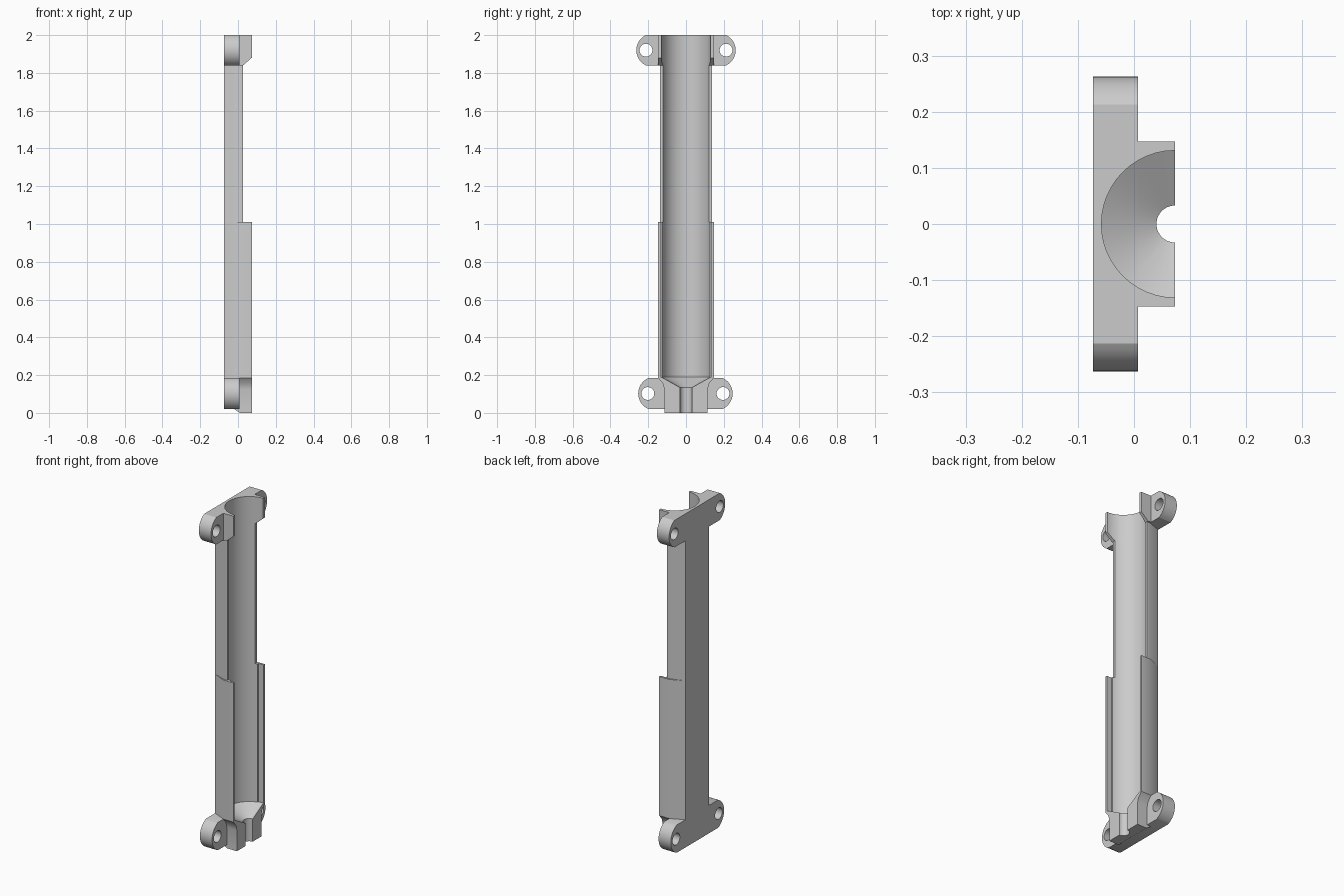
import bpy, bmesh, math
from mathutils import Vector

if "Cube" in bpy.data.objects:
    bpy.data.objects.remove(bpy.data.objects["Cube"], do_unlink=True)

grey = bpy.data.materials.new("plain grey")
grey.use_nodes = True
grey.diffuse_color = (0.6, 0.6, 0.6, 1)
grey.node_tree.nodes["Principled BSDF"].inputs["Base Color"].default_value = (0.6, 0.6, 0.6, 1)

BACK, STEP, RIM, OPEN = -0.073, 0.007, 0.027, 0.073


def make(name, bm):
    bmesh.ops.recalc_face_normals(bm, faces=bm.faces)
    mesh = bpy.data.meshes.new(name)
    bm.to_mesh(mesh)
    bm.free()
    obj = bpy.data.objects.new(name, mesh)
    bpy.context.collection.objects.link(obj)
    mesh.materials.append(grey)
    return obj


def prism(name, points, axis, low, high):
    """Extrude an outline along an axis; points hold the other two axes in order."""
    bm = bmesh.new()
    verts = []
    for p in points:
        co = list(p)
        co.insert(axis, low)
        verts.append(bm.verts.new(co))
    face = bm.faces.new(verts)
    new = bmesh.ops.extrude_face_region(bm, geom=[face])["geom"]
    shift = Vector((0, 0, 0))
    shift[axis] = high - low
    bmesh.ops.translate(bm, vec=shift, verts=[v for v in new if isinstance(v, bmesh.types.BMVert)])
    return make(name, bm)


def mirrored(half):
    """Complete an outline whose first coordinate is y."""
    return half + [(-y, z) for y, z in reversed(half)]


def cylinder(name, r_low, r_high, low, high, x=OPEN):
    bm = bmesh.new()
    bmesh.ops.create_cone(bm, cap_ends=True, segments=48, radius1=r_low, radius2=r_high, depth=high - low)
    bmesh.ops.translate(bm, vec=(x, 0, (low + high) / 2), verts=bm.verts)
    return make(name, bm)


def cut(obj, cutters):
    bpy.context.view_layer.objects.active = obj
    for cutter in cutters:
        mod = obj.modifiers.new("cut", 'BOOLEAN')
        mod.operation, mod.solver, mod.object = 'DIFFERENCE', 'EXACT', cutter
        bpy.ops.object.modifier_apply(modifier=mod.name)


def shell(name, half_width, rim, low, high):
    """Trough section with a flat back and flared sides."""
    half = [(BACK, 0.11), (STEP, half_width), (rim, half_width)]
    return prism(name, half + [(x, -y) for x, y in reversed(half)], 2, low, high)


def flange(name, reach, low, high, centre):
    """Bar with rounded ends and a screw hole in each ear."""
    mid, radius = (low + high) / 2, 0.089
    sweep = math.asin((high - low) / 2 / radius)
    ear = [(reach - radius + radius * math.cos(a), mid + radius * math.sin(a))
           for a in (sweep * (i / 8 - 1) for i in range(17))]
    outline = [(y + centre, z) for y, z in mirrored(ear)]
    obj = prism(name, outline, 0, BACK, STEP)
    for side in (-1, 1):
        y = centre + side * (reach - 0.051)
        ring = [(y + 0.034 * math.cos(math.tau * i / 32), mid + 0.034 * math.sin(math.tau * i / 32))
                for i in range(32)]
        hole = prism("screw_hole", ring, 0, BACK - 0.05, STEP + 0.05)
        cut(obj, [hole])
        bpy.data.objects.remove(hole, do_unlink=True)
    return obj


# Trough: tall lower walls, lower rim above
lower = shell("lower_trough", 0.147, OPEN, 0.185, 1.01)
upper = shell("upper_trough", 0.138, RIM, 1.01, 1.84)

# Mounting flanges
top_flange = flange("top_flange", 0.263, 1.84, 2.0, 0)
bottom_flange = flange("bottom_flange", 0.25, 0.02, 0.185, -0.003)

# Top collar with sloped underside
collar = prism("top_collar", [(STEP, 1.84), (RIM, 1.84), (OPEN, 1.88), (OPEN, 2), (STEP, 2)],
               1, -0.147, 0.147)

# Bottom boss that flares into the trough, and its sloped foot
boss = prism("bottom_boss", mirrored([(0.115, 0.02), (0.115, 0.125), (0.122, 0.155), (0.147, 0.185)]),
             0, STEP, OPEN)
foot = prism("boss_foot", [(-0.02, 0.02), (0.01, 0), (OPEN, 0), (OPEN, 0.02)], 1, -0.115, 0.115)

# Bore, funnel and outlet slot
bore = cylinder("bore", 0.131, 0.131, 0.19, 2.1)
funnel = cylinder("funnel", 0.033, 0.131, 0.135, 0.19)
slot = cylinder("slot", 0.033, 0.033, -0.1, 0.14)
relief = prism("relief", [(0.04, 0.19), (0.04, 1.1), (0.2, 1.1), (0.2, 0.19)], 1, -0.135, 0.135)
cut(lower, [bore, funnel, relief])
for part in (upper, top_flange, collar):
    cut(part, [bore])
cut(bottom_flange, [funnel])
cut(boss, [funnel, slot])
cut(foot, [slot])
for helper in (bore, funnel, slot, relief):
    bpy.data.objects.remove(helper, do_unlink=True)

# Smooth the curved faces, keep edges sharp
bpy.ops.object.select_all(action='DESELECT')
for part in (lower, upper, top_flange, bottom_flange, collar, boss, foot):
    part.select_set(True)
bpy.context.view_layer.objects.active = lower
bpy.ops.object.shade_smooth_by_angle(angle=math.radians(28))
